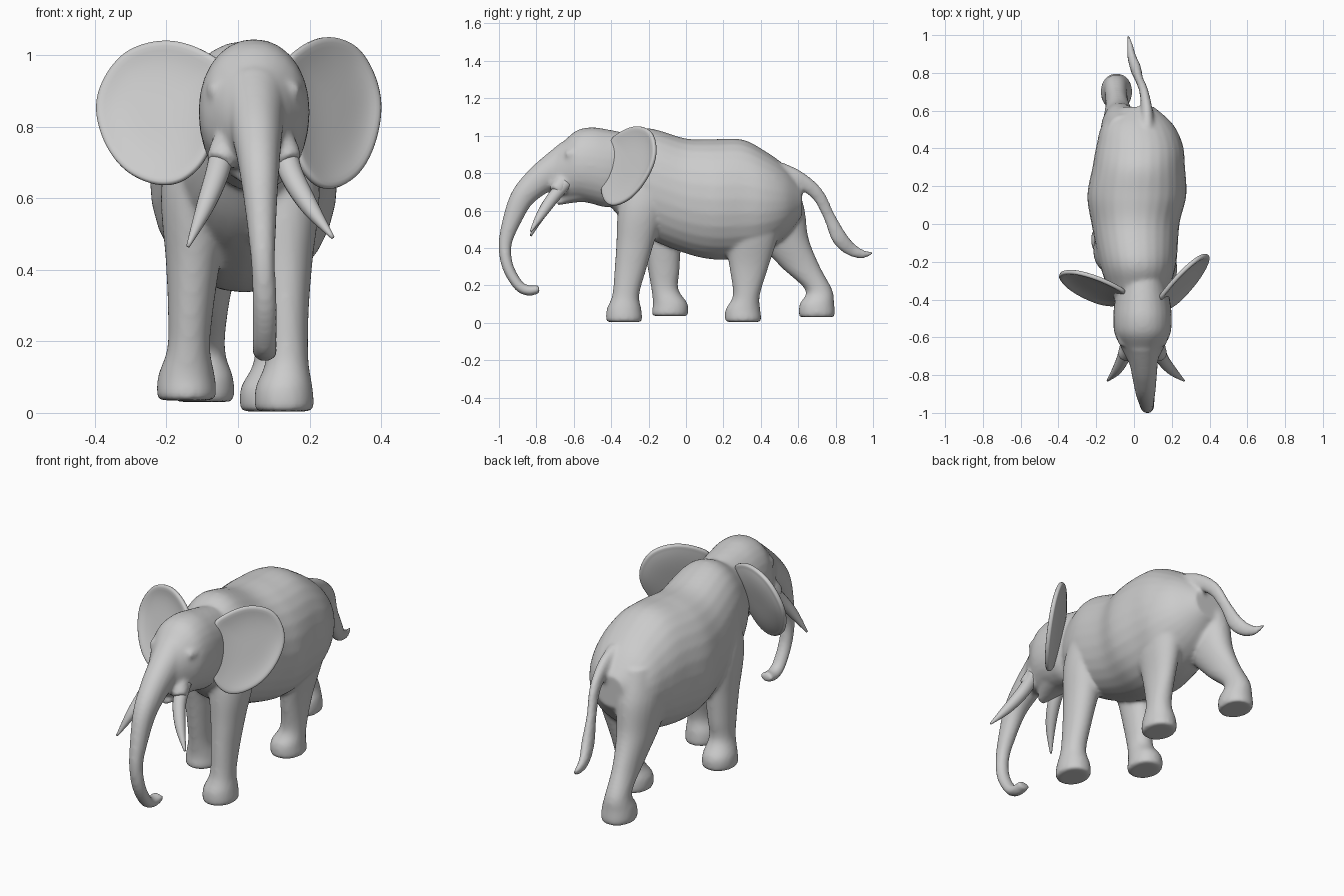
import bpy, bmesh, math
from mathutils import Vector

if "Cube" in bpy.data.objects:
    bpy.data.objects.remove(bpy.data.objects["Cube"])

X, Y, Z = Vector((1, 0, 0)), Vector((0, 1, 0)), Vector((0, 0, 1))
HEAD_X = .045


def spline(pts, sub=6, closed=False):
    """Catmull-Rom through tuples of any length."""
    n, out = len(pts), []
    get = (lambda i: pts[i % n]) if closed else (lambda i: pts[min(max(i, 0), n - 1)])
    for i in range(n if closed else n - 1):
        a, b, c, d = (get(i + k) for k in (-1, 0, 1, 2))
        for s in range(sub):
            t = s / sub
            out.append([q + .5 * t * (r - p + t * (2*p - 5*q + 4*r - w + t * (3*(q - r) + w - p)))
                        for p, q, r, w in zip(a, b, c, d)])
    if not closed:
        out.append(list(pts[-1]))
    return out


def loft(bm, pts, v=None, seg=28, power=2.1):
    """Loft ovals (x, y, z, rx, rv); v fixes the second axis, otherwise ovals follow the path."""
    pts, rings, e = spline(pts), [], 2 / power
    for i, p in enumerate(pts):
        c = Vector(p[:3])
        t = (Vector(pts[min(i + 1, len(pts) - 1)][:3]) - Vector(pts[max(i - 1, 0)][:3])).normalized()
        u = X if v else (X - t * X.dot(t)).normalized()
        w = v or t.cross(u)
        ring = []
        for k in range(seg):
            ca, sa = math.cos(2 * math.pi * k / seg), math.sin(2 * math.pi * k / seg)
            ring.append(bm.verts.new(c + u * (p[3] * math.copysign(abs(ca) ** e, ca))
                                     + w * (p[4] * math.copysign(abs(sa) ** e, sa))))
        rings.append(ring)
    bridge(bm, rings)
    bm.faces.new(rings[0][::-1])
    bm.faces.new(rings[-1])


def bridge(bm, rings):
    for r0, r1 in zip(rings, rings[1:]):
        for k in range(len(r0)):
            j = (k + 1) % len(r0)
            bm.faces.new((r0[k], r0[j], r1[j], r1[k]))


def finish(bm, name):
    bmesh.ops.recalc_face_normals(bm, faces=bm.faces)
    me = bpy.data.meshes.new(name)
    bm.to_mesh(me)
    bm.free()
    me.polygons.foreach_set("use_smooth", [True] * len(me.polygons))
    ob = bpy.data.objects.new(name, me)
    bpy.context.collection.objects.link(ob)
    return ob


def trunk_rows(rows, v=None):
    """Rows y, top, bottom, x centre, half width."""
    return [(x, y, (a + b) / 2, w, (a - b) / 2) for y, a, b, x, w in rows]


bm = bmesh.new()

# torso
loft(bm, trunk_rows([
    (-.42, .95, .64, .03, .12), (-.32, 1.0, .53, .025, .17), (-.2, 1.04, .45, .02, .205),
    (0, .985, .37, .008, .233), (.15, .982, .338, .015, .262), (.3, .98, .345, .025, .245),
    (.42, .92, .385, .03, .228), (.53, .84, .46, .02, .185), (.62, .74, .57, .02, .085)]), Z)

# head and lower jaw
loft(bm, trunk_rows([(y, a, b, HEAD_X, w) for y, a, b, w in (
    (-.3, 1.01, .68, .12), (-.41, 1.032, .62, .147), (-.5, 1.045, .635, .155),
    (-.58, 1.03, .655, .148), (-.65, .975, .66, .115), (-.75, .88, .71, .065))]), Z)
loft(bm, [(HEAD_X, -.42, .72, .1, .09), (HEAD_X, -.56, .7, .085, .055),
          (HEAD_X, -.69, .642, .025, .015)], Z)

# trunk, drifting a little sideways towards its curled tip: y, z, radius
trunk = [(-.62, .86, .115), (-.7, .82, .093), (-.79, .757, .078), (-.875, .67, .064), (-.93, .55, .05),
         (-.967, .42, .035), (-.953, .3, .031), (-.895, .2, .029), (-.84, .172, .028), (-.785, .182, .023)]
loft(bm, [(HEAD_X + .03 * min(1, i / 6), y, z, max(.034, r * .86), r) for i, (y, z, r) in enumerate(trunk)])

# brows and tusk sockets
for s in (-1, 1):
    loft(bm, [(HEAD_X + s * .1, y, .9, r, r) for y, r in ((-.53, .025), (-.6, .035), (-.645, .022))], Z)
    loft(bm, [(HEAD_X + s * d, -.56 - 1.4 * d, .87 - 1.7 * d, r, r) for d, r in ((.05, .05), (.08, .046), (.1, .037))])

# legs: upper outline is height and radii, then a shared ankle and foot
FRONT = [(.82, .08, .11), (.62, .1, .125), (.42, .076, .1), (.28, .063, .084)]
REAR = [(.78, .09, .14), (.62, .11, .175), (.45, .087, .14), (.3, .063, .105)]
FOOT = [(.07, .079, .092), (.02, .083, .097), (0, .077, .092)]


def leg(upper, hip_x, hip_y, ankle_x, ankle_y, foot_x, foot_y, ground, bow=0):
    top, low, rows = upper[0][0], ground + .145, []
    for z, rx, ry in upper + [(low, .06, .072)]:
        t = (top - z) / (top - low)
        rows.append((hip_x + (ankle_x - hip_x) * t,
                     hip_y + (ankle_y - hip_y) * t - bow * math.sin(math.pi * t), z, rx, ry))
    loft(bm, rows + [(foot_x, foot_y, ground + z, rx, ry) for z, rx, ry in FOOT], Y)


leg(FRONT, .125, -.2, .137, -.322, .129, -.331, .004)
leg(FRONT, -.105, -.15, -.138, -.113, -.144, -.085, .035)
leg(REAR, .14, .38, .105, .323, .088, .305, .004)
leg(REAR, -.06, .435, -.096, .71, -.093, .7, .031, .07)

# tail: x, y, z, radius
loft(bm, [(x, y, z, r * .66, r) for x, y, z, r in (
    (.07, .5, .8, .06), (.068, .6, .765, .047), (.052, .7, .69, .036), (.028, .765, .57, .032),
    (.01, .82, .455, .042), (-.012, .885, .39, .035), (-.022, .95, .367, .023), (-.032, 1.0, .375, .008))])

# fuse the flesh into one smooth skin
body = finish(bm, "body")
mod = body.modifiers.new("fuse", 'REMESH')
mod.mode, mod.voxel_size, mod.use_smooth_shade = 'VOXEL', .0105, True
mod = body.modifiers.new("soften", 'SMOOTH')
mod.factor, mod.iterations = .5, 7

# tusks
for side, s, tip_x, tip_z in (("left", -1, -.14, .465), ("right", 1, .265, .49)):
    bm = bmesh.new()
    x0 = HEAD_X + s * .085
    loft(bm, [(x, y, z, r, r) for x, y, z, r in (
        (x0, -.64, .75, .034), (x0 + s * .018, -.71, .67, .033),
        (x0 * .48 + tip_x * .52, -.775, .577, .025), (tip_x, -.83, tip_z, .005))], seg=16)
    finish(bm, side + "_tusk")

# ears: one outline (0 at the head, 1 at the outer edge; height), on a slanted, dished plane
OUTLINE = [(0, .95), (.13, 1.012), (.42, 1.045), (.72, 1.02), (.91, .948), (.99, .855),
           (.92, .75), (.75, .67), (.5, .632), (.28, .652), (.1, .74)]
for side, root_x, width, stretch, root_y, sweep in (("right", .13, .27, 1.03, -.44, 1.0),
                                                    ("left", -.04, -.36, .98, -.4, .36)):
    bm = bmesh.new()
    pts = [(root_x + width * u, .84 + (z - .84) * stretch) for u, z in spline(OUTLINE, 4, True)]
    cx, cz = (sum(p[i] for p in pts) / len(pts) for i in (0, 1))
    rings = []
    for f, dish in ((1, 0), (.93, -.002), (.8, .01), (.55, .02), (.28, .022), (.05, .022)):
        ring = []
        for px, pz in pts:
            x, z = cx + (px - cx) * f, cz + (pz - cz) * f
            y = root_y + sweep * abs(x - root_x) + .32 * (z - .85) + dish
            ring.append(bm.verts.new((x, y, z)))
        rings.append(ring)
    bridge(bm, rings)
    bm.faces.new(rings[-1])
    ear = finish(bm, side + "_ear")
    mod = ear.modifiers.new("thickness", 'SOLIDIFY')
    mod.thickness, mod.offset = .024, 0
    mod = ear.modifiers.new("round", 'SUBSURF')
    mod.levels = mod.render_levels = 1
